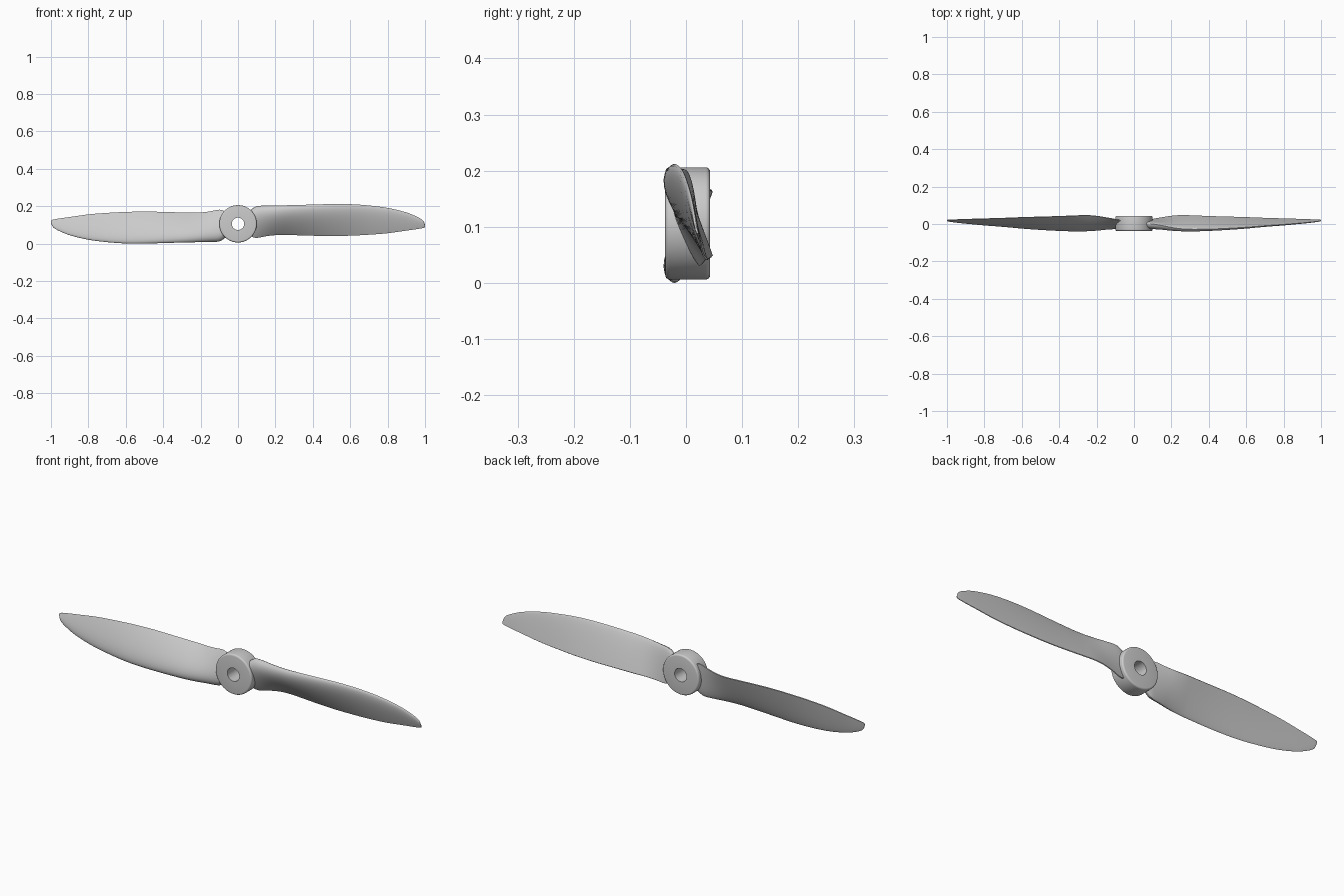
import bpy, bmesh, math
from mathutils import Vector, Matrix

if "Cube" in bpy.data.objects:
    bpy.data.objects.remove(bpy.data.objects["Cube"])

CZ = 0.106  # height of the shaft axis

# Blade stations: x, leading z, leading y, trailing z, trailing y, thickness
STATIONS = [
    (0.05, .165, .004, .055, .012, .036),
    (0.075, .186, .003, .037, .020, .040),
    (0.10, .200, .000, .031, .026, .042),
    (0.15, .203, -.008, .040, .035, .042),
    (0.20, .204, -.018, .046, .043, .040),
    (0.25, .205, -.025, .047, .047, .037),
    (0.30, .206, -.028, .046, .046, .034),
    (0.40, .209, -.027, .043, .042, .029),
    (0.50, .2115, -.023, .041, .039, .025),
    (0.60, .211, -.017, .043, .036, .021),
    (0.70, .204, -.009, .048, .032, .017),
    (0.80, .191, -.002, .056, .029, .014),
    (0.90, .167, .006, .070, .026, .010),
    (0.95, .147, .011, .077, .024, .008),
    (0.98, .131, .014, .082, .023, .006),
    (0.993, .118, .016, .085, .022, .005),
    (1.00, .100, .018, .088, .021, .003),
]


def finish(name, bm):
    bmesh.ops.recalc_face_normals(bm, faces=bm.faces)
    me = bpy.data.meshes.new(name)
    bm.to_mesh(me)
    bm.free()
    ob = bpy.data.objects.new(name, me)
    bpy.context.collection.objects.link(ob)
    bpy.ops.object.select_all(action='DESELECT')
    ob.select_set(True)
    bpy.context.view_layer.objects.active = ob
    bpy.ops.object.shade_smooth_by_angle(angle=math.radians(40))
    return ob


def refine(st, n):
    """Smooth cubic interpolation between the stations."""
    def slope(i, k):
        a, b = st[max(i - 1, 0)], st[min(i + 1, len(st) - 1)]
        return (b[k] - a[k]) / (b[0] - a[0])
    out = []
    for i in range(len(st) - 1):
        h = st[i + 1][0] - st[i][0]
        for j in range(n):
            t = j / n
            row = [st[i][0] + h * t]
            for k in range(1, 6):
                row.append((2*t**3 - 3*t**2 + 1) * st[i][k] + (t**3 - 2*t**2 + t) * h * slope(i, k)
                           + (3*t**2 - 2*t**3) * st[i + 1][k] + (t**3 - t**2) * h * slope(i + 1, k))
            out.append(row)
    return out + [list(st[-1])]


def section(row, n=16):
    """Airfoil ring: convex toward the front, nearly flat at the back."""
    x, zl, yl, zt, yt, th = row
    lead, trail = Vector((x, yl, zl)), Vector((x, yt, zt))
    chord = trail - lead
    normal = Vector((0, chord.z, -chord.y)).normalized()
    def foil(u):
        return 5 * (.2969*math.sqrt(u) - .126*u - .3516*u*u + .2843*u**3 - .1015*u**4)
    ring = []
    for i in range(2 * n):
        u = (1 + math.cos(math.pi * i / n)) / 2
        side = .80 if i <= n else -.20
        edge = .0012 if i < n else -.0012
        off = side * th * 2 * foil(u) + edge * u
        ring.append(lead + chord * u + normal * off)
    return ring


# Two twisted blades, half a turn apart
def blade(name, turn):
    bm = bmesh.new()
    rings = [[bm.verts.new(p) for p in section(r)] for r in refine(STATIONS, 4)]
    for a, b in zip(rings, rings[1:]):
        for i in range(len(a)):
            j = (i + 1) % len(a)
            bm.faces.new((a[i], a[j], b[j], b[i]))
    bm.faces.new(rings[0])
    bm.faces.new(rings[-1])
    c = Vector((0, 0, CZ))
    bmesh.ops.rotate(bm, verts=bm.verts, cent=c, matrix=Matrix.Rotation(turn, 3, 'Y'))
    finish(name, bm)


blade("right_blade", 0)
blade("left_blade", math.pi)

# Hub: turned ring with rounded rims and a shaft hole
R, HOLE, F, B, RIM = 0.1, 0.033, -0.037, 0.043, 0.008
profile = [(HOLE, F)]
for k in range(5):
    a = math.pi / 8 * k
    profile.append((R - RIM + RIM * math.sin(a), F + RIM - RIM * math.cos(a)))
for k in range(5):
    a = math.pi / 8 * k
    profile.append((R - RIM + RIM * math.cos(a), B - RIM + RIM * math.sin(a)))
profile.append((HOLE, B))
bm = bmesh.new()
SEG = 64
rings = [[bm.verts.new((r * math.cos(2*math.pi*s/SEG), y, CZ + r * math.sin(2*math.pi*s/SEG)))
          for r, y in profile] for s in range(SEG)]
for s in range(SEG):
    a, b = rings[s], rings[(s + 1) % SEG]
    for i in range(len(profile)):
        j = (i + 1) % len(profile)
        bm.faces.new((a[i], a[j], b[j], b[i]))
finish("hub", bm)
